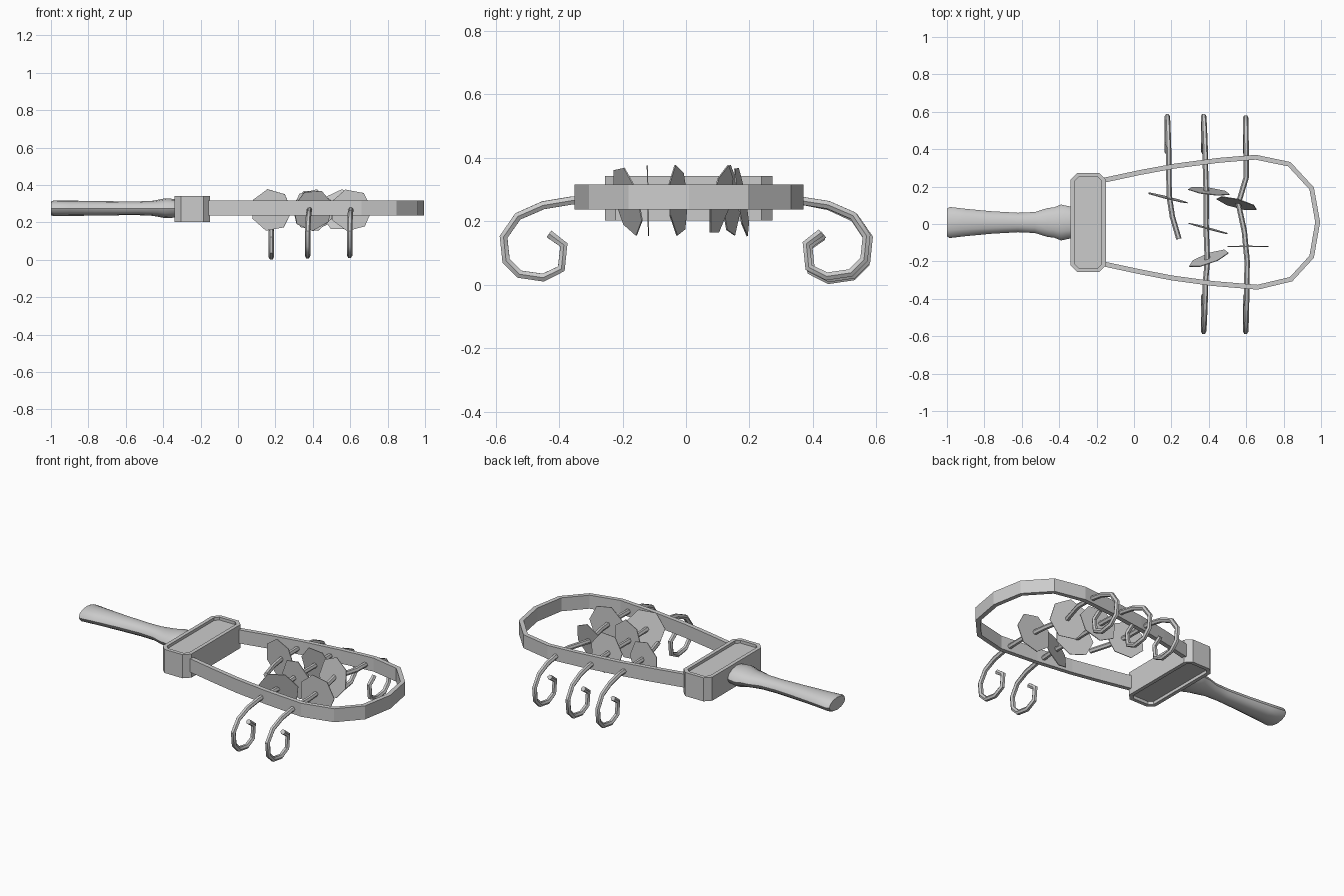
import bpy, bmesh, math
from mathutils import Matrix, Vector

if "Cube" in bpy.data.objects:
    bpy.data.objects.remove(bpy.data.objects["Cube"])

def finish(name, bm, smooth=None):
    bmesh.ops.recalc_face_normals(bm, faces=bm.faces)
    me = bpy.data.meshes.new(name)
    bm.to_mesh(me)
    bm.free()
    ob = bpy.data.objects.new(name, me)
    bpy.context.collection.objects.link(ob)
    if smooth:
        bpy.ops.object.select_all(action='DESELECT')
        ob.select_set(True)
        bpy.context.view_layer.objects.active = ob
        bpy.ops.object.shade_smooth_by_angle(angle=math.radians(smooth))
    return ob

def loft(bm, rings, close_ends=True, cyclic=False):
    vs = [[bm.verts.new(p) for p in r] for r in rings]
    n = len(vs[0])
    pairs = list(zip(vs, vs[1:])) + ([(vs[-1], vs[0])] if cyclic else [])
    for a, b in pairs:
        for i in range(n):
            j = (i + 1) % n
            bm.faces.new((a[i], a[j], b[j], b[i]))
    if close_ends:
        bm.faces.new(vs[0][::-1])
        bm.faces.new(vs[-1])

# handle: flattened, waisted grip (x, half width, half height)
prof = [(-1, .075, .037), (-.985, .083, .042), (-.9, .073, .041), (-.76, .06, .039),
        (-.62, .052, .037), (-.53, .056, .037), (-.46, .078, .04), (-.43, .08, .045),
        (-.39, .096, .053), (-.34, .085, .05), (-.31, .085, .05)]
bm = bmesh.new()
loft(bm, [[(x, .008 + w * math.cos(a), .275 + h * math.sin(a))
           for a in [math.tau * i / 12 for i in range(12)]] for x, w, h in prof])
finish("handle", bm, 40)

# block: chamfered box with a shallow recess on top and bottom
def oct_ring(inset, z):
    hx, hy, c = .094 - inset, .264 - inset, .034 - inset * .6
    pts = [(hx, hy - c), (hx - c, hy), (-hx + c, hy), (-hx, hy - c),
           (-hx, -hy + c), (-hx + c, -hy), (hx - c, -hy), (hx, -hy + c)]
    return [(x - .245, y + .008, z) for x, y in pts]

bm = bmesh.new()
loft(bm, [oct_ring(.022, .22), oct_ring(.022, .202), oct_ring(0, .202),
          oct_ring(0, .342), oct_ring(.022, .342), oct_ring(.022, .325)])
finish("block", bm)

# hoop: flat band bent into a long U
path = [(-.18, .23), (.03, .275), (.22, .31), (.45, .34), (.65, .357), (.83, .32),
        (.95, .19), (.982, .01), (.95, -.175), (.84, -.295), (.66, -.338),
        (.42, -.318), (.2, -.288), (.03, -.255), (-.18, -.21)]
path = [Vector(p) for p in path]
rings = []
for i, p in enumerate(path):
    t = (path[min(i + 1, len(path) - 1)] - path[max(i - 1, 0)]).normalized()
    n = Vector((-t.y, t.x)) * .013
    a, b = p + n, p - n
    rings.append([(a.x, a.y, .236), (b.x, b.y, .236), (b.x, b.y, .316), (a.x, a.y, .316)])
bm = bmesh.new()
loft(bm, rings)
finish("hoop", bm)

# rods: bent bars with curled hooks outside the hoop
hook = [(.36, .265), (.45, .25), (.53, .215), (.575, .15), (.567, .075),
        (.525, .033), (.45, .022), (.393, .05), (.385, .125), (.432, .16)]

def rod(name, mid, x_end, sides, shift):
    pts = [(x, y, .268) for x, y in mid]
    for s in sides:
        x0 = mid[0][0] if s > 0 else mid[-1][0]
        dy, dz = shift if s > 0 else (0, 0)
        h = []
        for k, (y, z) in enumerate(hook):
            f = min(1, k / 3)
            h.append((x0 + (x_end - x0) * f, s * (y + dy * f), z + dz * f))
        pts = h[::-1] + pts if s > 0 else pts + h
    cu = bpy.data.curves.new(name, 'CURVE')
    cu.dimensions = '3D'
    cu.bevel_depth = .0145
    cu.bevel_resolution = 1
    cu.use_fill_caps = True
    sp = cu.splines.new('POLY')
    sp.points.add(len(pts) - 1)
    for q, p in zip(sp.points, pts):
        q.co = (*p, 1)
    ob = bpy.data.objects.new(name, cu)
    bpy.context.collection.objects.link(ob)
    bpy.ops.object.select_all(action='DESELECT')
    ob.select_set(True)
    bpy.context.view_layer.objects.active = ob
    bpy.ops.object.convert(target='MESH')
    bpy.ops.object.shade_smooth_by_angle(angle=math.radians(40))

rod("rod_near", [(.186, .3), (.188, .15), (.205, .04), (.24, -.08)], .178, [1], (0, -.008))
rod("rod_middle", [(.382, .3), (.386, .16), (.385, 0), (.392, -.2), (.382, -.31)],
    .372, [1, -1], (.002, -.002))
rod("rod_far", [(.6, .3), (.6, .25), (.558, .11), (.59, -.04), (.605, -.2), (.603, -.31)],
    .597, [1, -1], (-.006, .004))

# jingles: thin seven-sided plates (x, y, turn, lean, spin)
plates = [(.178, .14, -14, 3, 10), (.4, .175, -7, 9, 25), (.55, .11, -15, -12, 0),
          (.4, -.025, -15, 2, 40), (.604, -.12, 0, 1, 15), (.4, -.185, 20, 14, 30)]
for i, (x, y, turn, lean, spin) in enumerate(plates):
    bm = bmesh.new()
    bmesh.ops.create_cone(bm, cap_ends=True, segments=7, radius1=.114, radius2=.114, depth=.004)
    bmesh.ops.transform(bm, verts=bm.verts, matrix=(
        Matrix.Translation((x, y, .265)) @ Matrix.Rotation(math.radians(turn), 4, 'Z')
        @ Matrix.Rotation(math.radians(90 + lean), 4, 'X')
        @ Matrix.Rotation(math.radians(spin), 4, 'Z')))
    finish(f"jingle_{i + 1}", bm)
